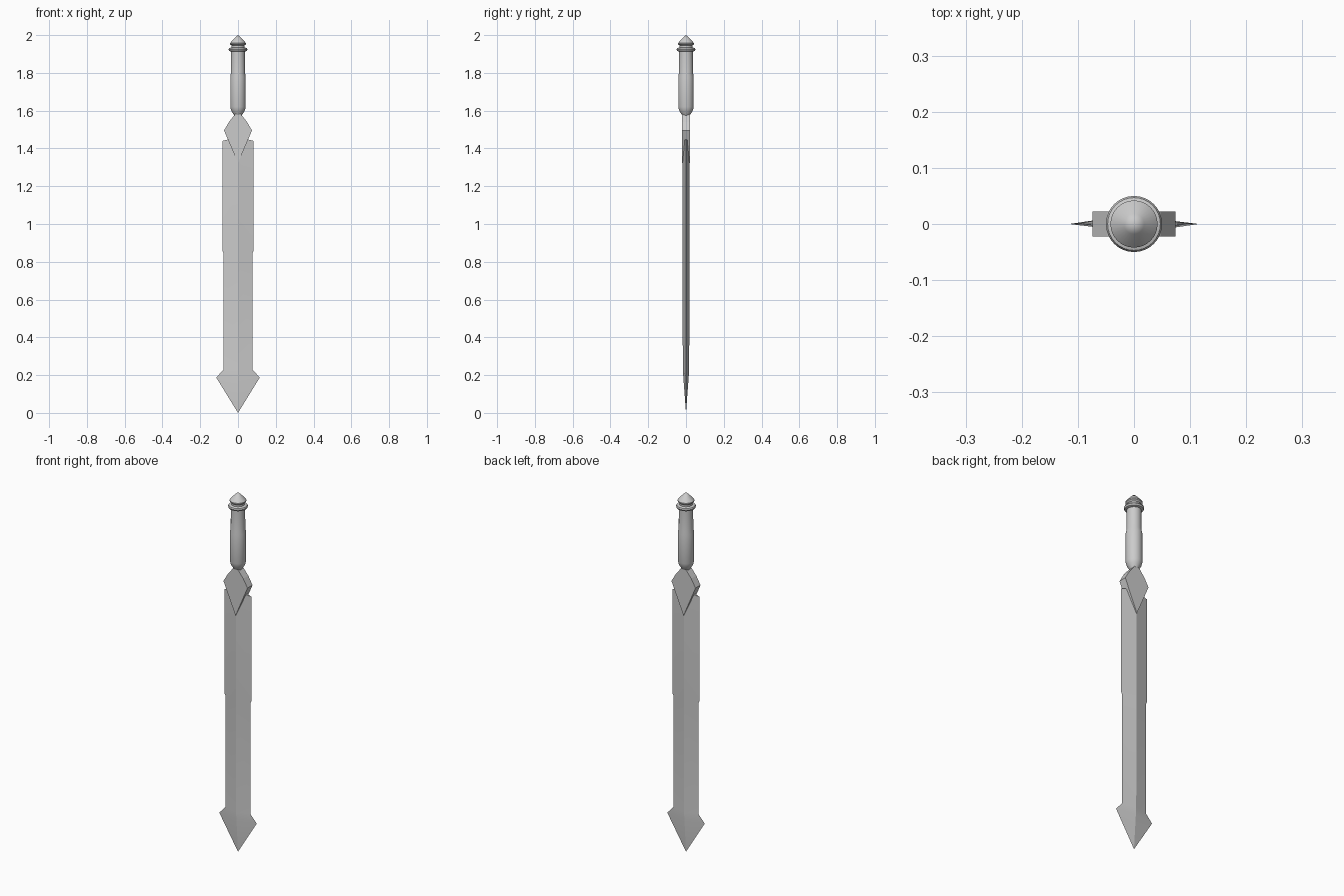
import bpy, bmesh, math

if "Cube" in bpy.data.objects:
    bpy.data.objects.remove(bpy.data.objects["Cube"])


def finish(name, bm, smooth_angle=None):
    bmesh.ops.recalc_face_normals(bm, faces=bm.faces)
    mesh = bpy.data.meshes.new(name)
    bm.to_mesh(mesh)
    bm.free()
    obj = bpy.data.objects.new(name, mesh)
    bpy.context.collection.objects.link(obj)
    if smooth_angle:
        bpy.context.view_layer.objects.active = obj
        obj.select_set(True)
        bpy.ops.object.shade_smooth_by_angle(angle=math.radians(smooth_angle))
        obj.select_set(False)
    return obj


def lathe(name, profile, sides=32):
    bm = bmesh.new()
    verts = [bm.verts.new((r, 0, z)) for r, z in profile]
    edges = [bm.edges.new(pair) for pair in zip(verts, verts[1:])]
    bmesh.ops.spin(bm, geom=verts + edges, cent=(0, 0, 0), axis=(0, 0, 1),
                   angle=2 * math.pi, steps=sides)
    bmesh.ops.remove_doubles(bm, verts=bm.verts, dist=1e-5)
    return finish(name, bm, 30)


# Blade: diamond sections (half width, edge height, half thickness, ridge height)
sections = [(0.083, 1.44, 0.018, 1.46), (0.083, 0.86, 0.018, 0.86),
            (0.078, 0.85, 0.018, 0.85), (0.078, 0.228, 0.017, 0.228),
            (0.115, 0.187, 0.014, 0.187)]
bm = bmesh.new()
rings = [[bm.verts.new(p) for p in
          ((w, 0, z), (0, t, zr), (-w, 0, z), (0, -t, zr))]
         for w, z, t, zr in sections]
for a, b in zip(rings, rings[1:]):
    for i in range(4):
        j = (i + 1) % 4
        bm.faces.new((a[i], a[j], b[j], b[i]))
tip = bm.verts.new((0, 0, 0))
for i in range(4):
    bm.faces.new((rings[-1][i], rings[-1][(i + 1) % 4], tip))
bm.faces.new(rings[0])
finish("blade", bm, 10)

# Guard: extruded kite plate gripping the top of the blade
half = [(0.012, 1.585), (0.048, 1.54), (0.074, 1.495)]
outline = half + [(0, 1.322)] + [(-x, z) for x, z in reversed(half)]
bm = bmesh.new()
face = bm.faces.new([bm.verts.new((x, -0.022, z)) for x, z in outline])
out = bmesh.ops.extrude_face_region(bm, geom=[face])
bmesh.ops.translate(bm, vec=(0, 0.044, 0),
                    verts=[v for v in out["geom"] if isinstance(v, bmesh.types.BMVert)])
finish("guard", bm)

# Grip: round handle with a tapered lower end
lathe("grip", [(0, 1.575), (0.02, 1.575), (0.036, 1.6), (0.041, 1.62),
               (0.041, 1.78), (0.037, 1.80), (0.036, 1.92), (0, 1.92)])

# Pommel: collar ring, neck and pointed cap
lathe("pommel", [(0, 1.912), (0.036, 1.912), (0.047, 1.916), (0.05, 1.924),
                 (0.047, 1.931), (0.034, 1.935), (0.034, 1.945),
                 (0.042, 1.952), (0.042, 1.958), (0.018, 1.985), (0, 2.0)])
